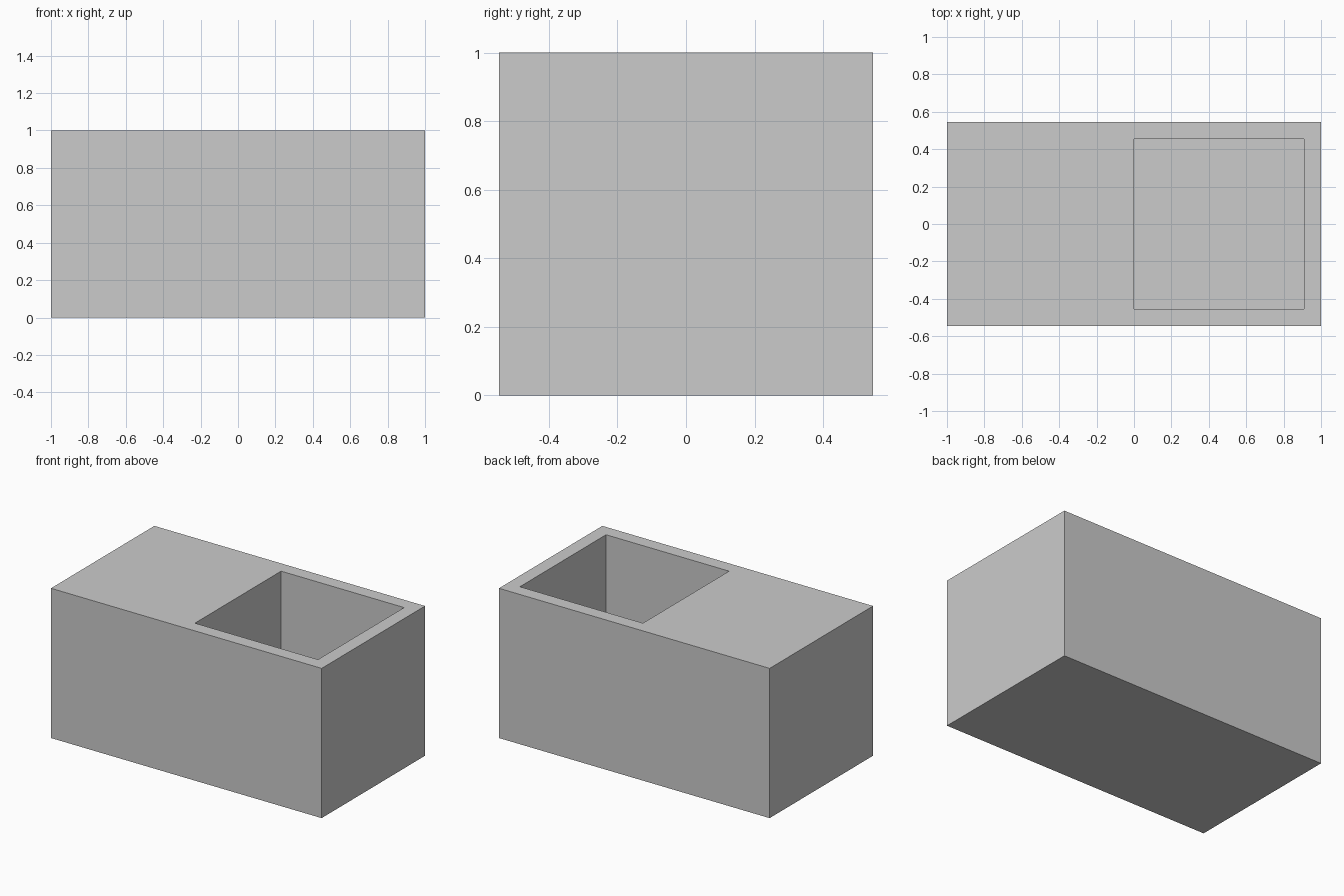
import bpy

if "Cube" in bpy.data.objects:
    bpy.data.objects.remove(bpy.data.objects["Cube"])

U = 1 / 1.1                     # base module: the pocket is one unit cube
WALL = 0.1 * U                  # wall and floor thickness
LENGTH, WIDTH, HEIGHT = 2.0, 1.2 * U, 1.0


def box(name, x, y, z):
    """Axis-aligned box from (min, max) ranges."""
    spans = (x, y, z)
    bpy.ops.mesh.primitive_cube_add(size=1, location=[(a + b) / 2 for a, b in spans])
    ob = bpy.context.object
    ob.name = name
    ob.scale = [b - a for a, b in spans]
    bpy.ops.object.transform_apply(location=True, rotation=False, scale=True)
    return ob


# Solid block
block = box("block", (-LENGTH / 2, LENGTH / 2), (-WIDTH / 2, WIDTH / 2), (0, HEIGHT))

# Open square pocket in the right half
cutter = box("pocket_cutter", (0, LENGTH / 2 - WALL),
             (-WIDTH / 2 + WALL, WIDTH / 2 - WALL), (WALL, HEIGHT + 0.2))
cutter.hide_render = True

cut = block.modifiers.new("pocket", 'BOOLEAN')
cut.operation = 'DIFFERENCE'
cut.solver = 'EXACT'
cut.object = cutter
bpy.context.view_layer.objects.active = block
bpy.ops.object.modifier_apply(modifier=cut.name)
bpy.data.objects.remove(cutter)
